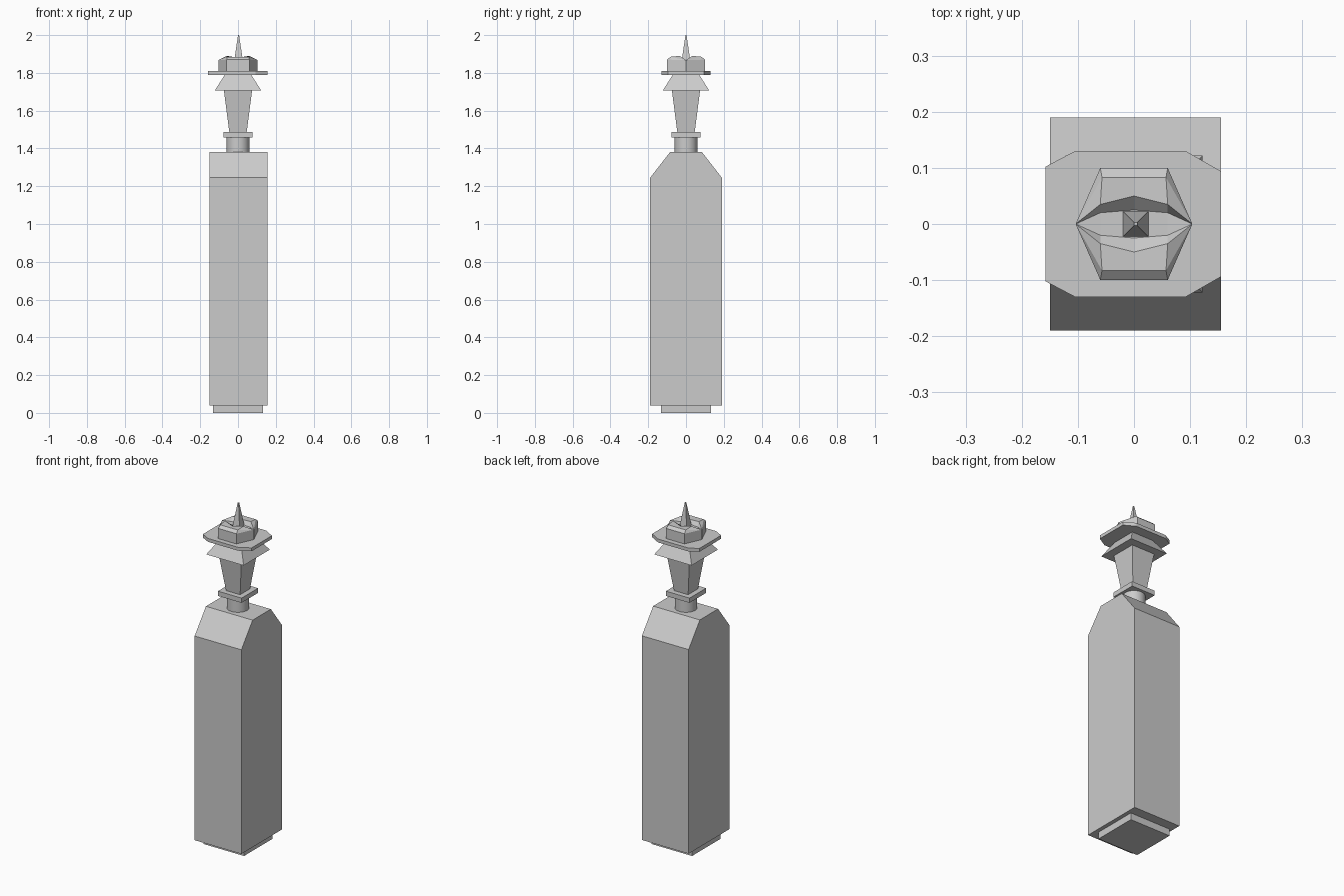
import bpy, bmesh, math

cube = bpy.data.objects.get("Cube")
if cube:
    bpy.data.objects.remove(cube, do_unlink=True)

grey = bpy.data.materials.new("plain grey")
grey.use_nodes = True
GREY = (0.6, 0.6, 0.6, 1)
grey.diffuse_color = GREY
grey.node_tree.nodes["Principled BSDF"].inputs["Base Color"].default_value = GREY


def make(name, verts, faces):
    bm = bmesh.new()
    vs = [bm.verts.new(v) for v in verts]
    for f in faces:
        bm.faces.new([vs[i] for i in f])
    bmesh.ops.recalc_face_normals(bm, faces=bm.faces)
    mesh = bpy.data.meshes.new(name)
    bm.to_mesh(mesh)
    bm.free()
    mesh.materials.append(grey)
    ob = bpy.data.objects.new(name, mesh)
    bpy.context.collection.objects.link(ob)
    return ob


def loft(name, lower, upper):
    """Closed solid between two outlines with equal point counts."""
    n = len(lower)
    sides = [(i, (i + 1) % n, (i + 1) % n + n, i + n) for i in range(n)]
    return make(name, lower + upper, sides + [range(n), range(n, 2 * n)])


def rect(hx, hy, z, cx=0.0):
    return [(cx + a * hx, b * hy, z) for a, b in ((-1, -1), (1, -1), (1, 1), (-1, 1))]


def tier(name, z0, half0, z1, half1, cx=0.0):
    return loft(name, rect(half0, half0, z0, cx), rect(half1, half1, z1, cx))


# Plinth and tall body with sloped shoulders front and back
tier("plinth", 0, 0.132, 0.04, 0.132)
profile = [(-0.19, 0.04), (0.19, 0.04), (0.19, 1.245),
           (0.085, 1.38), (-0.085, 1.38), (-0.19, 1.245)]
loft("body", [(-0.15, y, z) for y, z in profile], [(0.155, y, z) for y, z in profile])

# Round neck and its square collar
circle = [(0.06 * math.cos(math.tau * i / 32), 0.06 * math.sin(math.tau * i / 32))
          for i in range(32)]
neck = loft("neck", [(x, y, 1.37) for x, y in circle], [(x, y, 1.46) for x, y in circle])
for p in neck.data.polygons:
    p.use_smooth = len(p.vertices) == 4
for e in neck.data.edges:
    a, b = (neck.data.vertices[i].co.z for i in e.vertices)
    e.use_edge_sharp = a == b
tier("collar", 1.458, 0.077, 1.486, 0.077)

# Flaring shaft and the skirt above it
tier("shaft", 1.486, 0.046, 1.71, 0.075)
tier("skirt", 1.708, 0.122, 1.79, 0.07)

# Eight-sided brim
outline = [(-0.105, -0.13), (0.092, -0.13), (0.155, -0.094), (0.155, 0.094),
           (0.092, 0.13), (-0.105, 0.13), (-0.158, 0.102), (-0.158, -0.102)]
loft("brim", [(x, y, 1.79) for x, y in outline], [(x, y, 1.81) for x, y in outline])

# Creased crown: one quarter, mirrored both ways
points = {
    "tip_low": (0.104, 0, 1.81), "tip": (0.104, 0, 1.868),
    "corner_low": (0.06, 0.1, 1.81), "corner": (0.06, 0.1, 1.87),
    "mid_low": (0, 0.1, 1.81), "mid": (0, 0.1, 1.87),
    "top_corner": (0.057, 0.083, 1.885), "top_mid": (0, 0.083, 1.885),
    "rim_end": (0.06, 0.035, 1.89), "rim_mid": (0, 0.05, 1.88),
    "floor_end": (0.06, 0.02, 1.865), "floor_mid": (0, 0.025, 1.865),
    "axis_end": (0.06, 0, 1.865), "axis_mid": (0, 0, 1.865),
}
patches = ["tip_low corner_low corner tip", "corner_low mid_low mid corner",
           "corner mid top_mid top_corner", "top_corner top_mid rim_mid rim_end",
           "tip corner top_corner", "tip top_corner rim_end",
           "rim_end rim_mid floor_mid floor_end", "tip rim_end floor_end",
           "floor_end floor_mid axis_mid axis_end", "tip floor_end axis_end"]
keys = list(points)
crown = make("crown", list(points.values()),
             [[keys.index(k) for k in patch.split()] for patch in patches])
# Turn the quarter outward if the open shell came out reversed
if crown.data.polygons[0].normal.x < 0:
    crown.data.flip_normals()
mirror = crown.modifiers.new("mirror", "MIRROR")
mirror.use_axis = (True, True, False)
mirror.use_clip = True

# Spike on top
tier("spike", 1.862, 0.023, 2.0, 0.003, 0.003)
